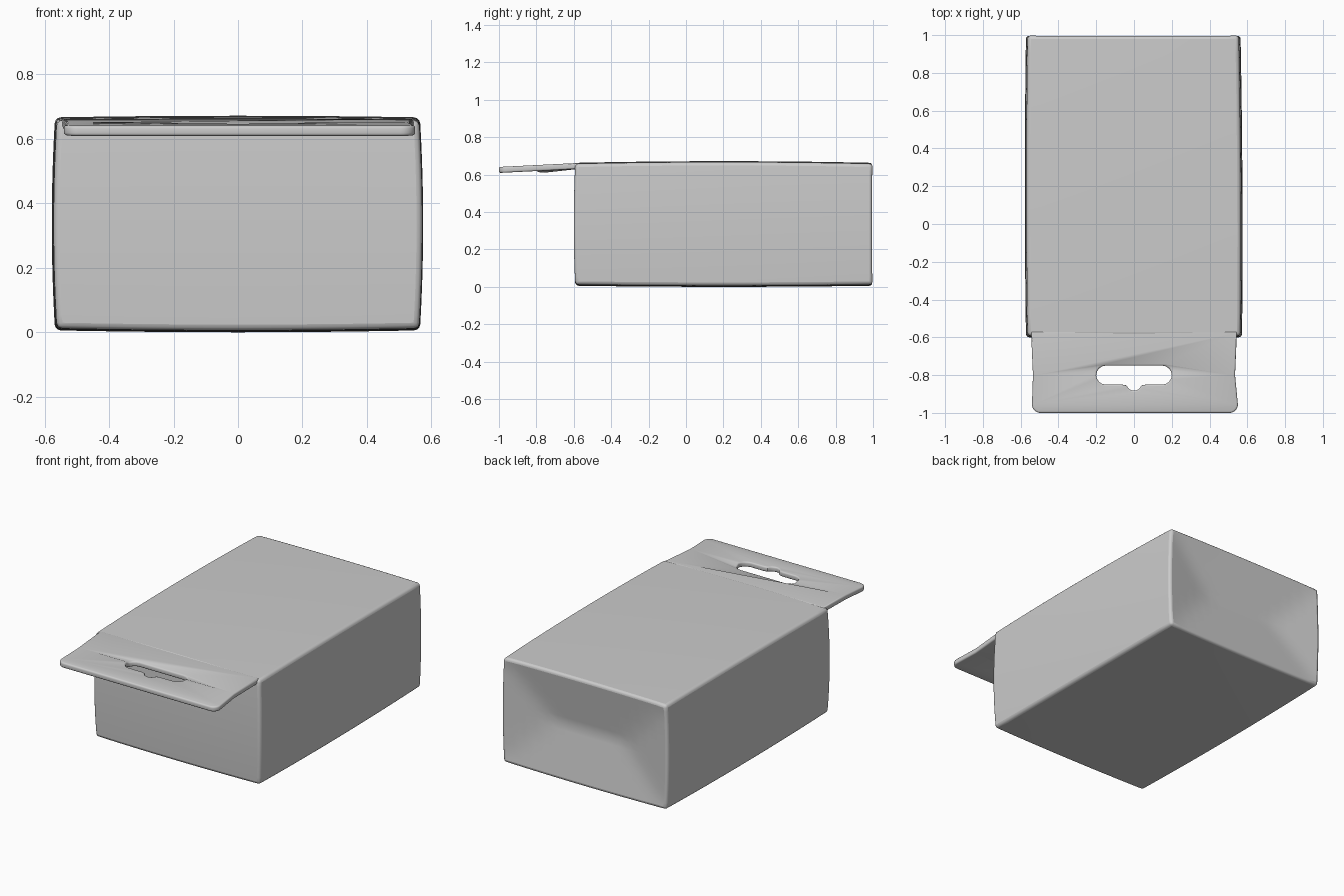
import bpy, bmesh
from math import sin, cos, pi, radians

if "Cube" in bpy.data.objects:
    bpy.data.objects.remove(bpy.data.objects["Cube"])


def finish(obj, angle):
    for o in bpy.context.selected_objects:
        o.select_set(False)
    bpy.context.view_layer.objects.active = obj
    obj.select_set(True)
    bpy.ops.object.shade_smooth_by_angle(angle=radians(angle))


def arc(cx, cy, r, a0, a1, n=8):
    return [(cx + r * cos(radians(a0 + (a1 - a0) * i / n)),
             cy + r * sin(radians(a0 + (a1 - a0) * i / n))) for i in range(n + 1)]


# carton body: gridded cube with softly bulging walls and a creased back end
bm = bmesh.new()
bmesh.ops.create_cube(bm, size=2)
bmesh.ops.subdivide_edges(bm, edges=bm.edges[:], cuts=15, use_grid_fill=True)
for v in bm.verts:
    u, w, h = v.co
    bu, bw, bh = 1 - u * u, 1 - w * w, 1 - h * h
    half = 0.562 + 0.010 * bh + 0.006 * bw
    x = u * half - max(u, 0) * 0.008 * (w + 1) / 2
    front = -0.592 - 0.008 * bh
    # envelope-style inward folds on the back
    inset = min((1 - abs(h)) * 0.325, (1 - abs(u)) * 0.56)
    back = 0.998 - 0.16 * inset * (1 if abs(w) == 1 else 0)
    y = front + (back - front) * (w + 1) / 2
    top = 0.658 + 0.005 * bu + 0.009 * bw
    bottom = 0.012 - 0.006 * bu - 0.006 * bw
    z = bottom + (top - bottom) * (h + 1) / 2
    v.co = (x, y, z)
me = bpy.data.meshes.new("carton_body")
bm.to_mesh(me)
bm.free()
body = bpy.data.objects.new("carton_body", me)
bpy.context.collection.objects.link(body)
bev = body.modifiers.new("rounded_edges", 'BEVEL')
bev.width = 0.018
bev.segments = 3
bev.limit_method = 'ANGLE'
bev.angle_limit = radians(45)
finish(body, 40)

# hang tab: filled outline with the slotted hanger hole
outline = ([(0.545, -0.57), (0.535, -0.8)] + arc(0.505, -0.955, 0.045, 0, -90)
           + arc(-0.495, -0.955, 0.045, -90, -180) + [(-0.535, -0.8), (-0.545, -0.57)])
hole = (arc(0.15, -0.80, 0.05, -90, 90) + arc(-0.15, -0.80, 0.05, 90, 270)
        + [(-0.065, -0.85)] + arc(0, -0.84, 0.042, 200, 340) + [(0.065, -0.85)])
cu = bpy.data.curves.new("hang_tab", 'CURVE')
cu.dimensions = '2D'
cu.fill_mode = 'BOTH'
cu.extrude = 0.007
cu.bevel_depth = 0.009
cu.bevel_resolution = 2
cu.offset = -0.009
for pts in (outline, hole):
    s = cu.splines.new('POLY')
    s.points.add(len(pts) - 1)
    for p, (x, y) in zip(s.points, pts):
        p.co = (x, y, 0, 1)
    s.use_cyclic_u = True
tab = bpy.data.objects.new("hang_tab", cu)
bpy.context.collection.objects.link(tab)
finish_sel = bpy.context.selected_objects
for o in finish_sel:
    o.select_set(False)
bpy.context.view_layer.objects.active = tab
tab.select_set(True)
bpy.ops.object.convert(target='MESH')
tab = bpy.context.view_layer.objects.active

# droop the tab forward and press the rear of the hole down a little
bm = bmesh.new()
bm.from_mesh(tab.data)
bmesh.ops.remove_doubles(bm, verts=bm.verts[:], dist=0.0004)
bmesh.ops.recalc_face_normals(bm, faces=bm.faces[:])
for v in bm.verts:
    x, y, z = v.co
    v.co.z = z + 0.645 + 0.05 * (y + 0.6)
    if abs(x) < 0.25 and -0.8 < y < -0.7:
        v.co.z -= 0.01
bm.to_mesh(tab.data)
bm.free()
finish(tab, 40)
